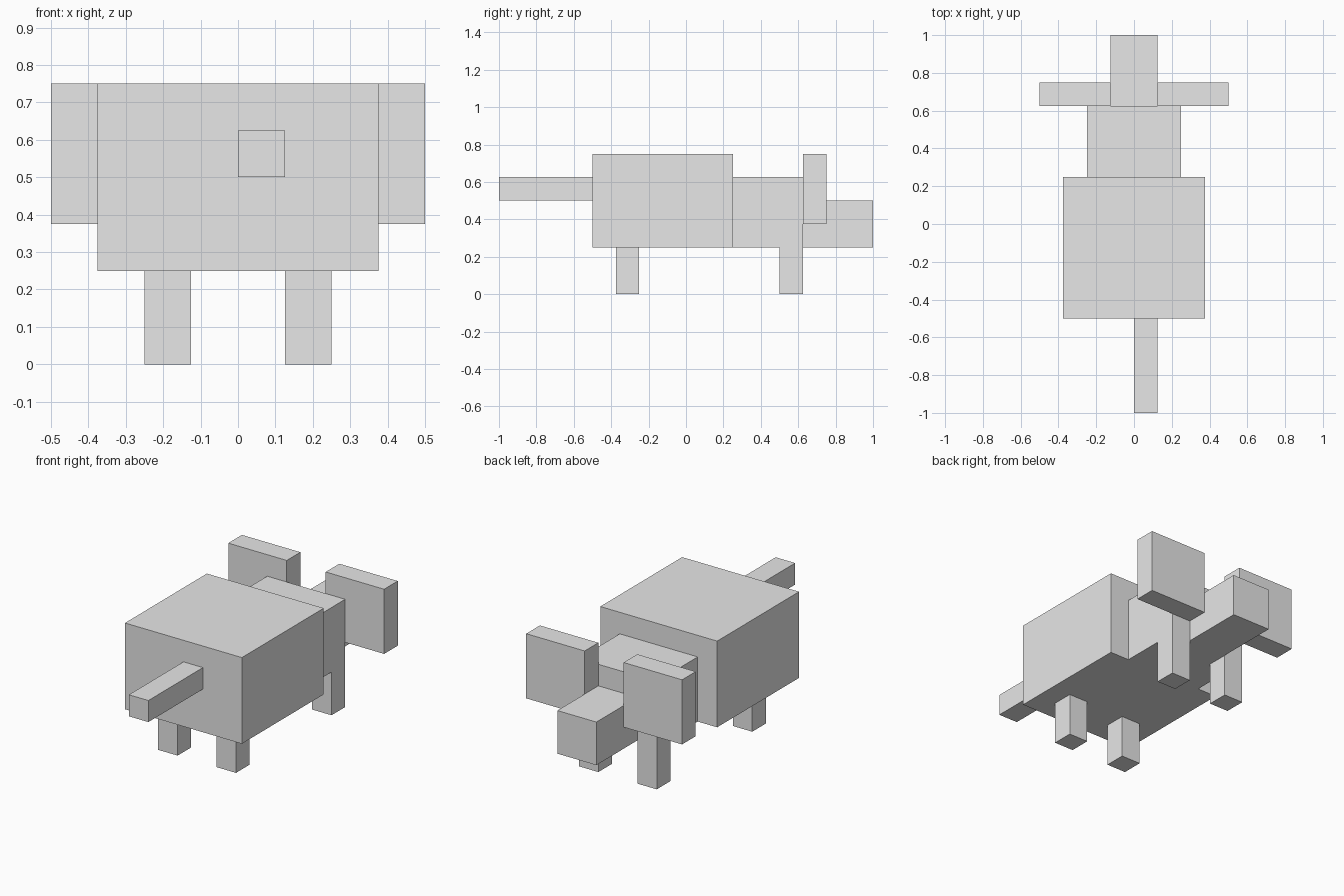
import bpy
import bmesh
from mathutils import Vector

default = bpy.data.objects.get("Cube")
if default:
    bpy.data.objects.remove(default, do_unlink=True)

U = 0.125  # block size that every part snaps to

grey = bpy.data.materials.new("light_grey")
grey.use_nodes = True
grey.diffuse_color = (0.8, 0.8, 0.8, 1)
grey.node_tree.nodes["Principled BSDF"].inputs["Base Color"].default_value = (0.8, 0.8, 0.8, 1)


def box(name, low, high):
    """Box between two corners, given in block units."""
    low, high = Vector(low) * U, Vector(high) * U
    bm = bmesh.new()
    bmesh.ops.create_cube(bm, size=1)
    bmesh.ops.scale(bm, vec=high - low, verts=bm.verts)
    mesh = bpy.data.meshes.new(name)
    bm.to_mesh(mesh)
    bm.free()
    mesh.materials.append(grey)
    obj = bpy.data.objects.new(name, mesh)
    obj.location = (low + high) / 2
    bpy.context.collection.objects.link(obj)
    return obj


def pair(name, low, high):
    """Left box and its mirrored right twin."""
    box("left_" + name, low, high)
    box("right_" + name, (-high[0], low[1], low[2]), (-low[0], high[1], high[2]))


# Trunk of the animal, head and snout
box("body", (-3, -4, 2), (3, 2, 6))
box("head", (-2, 2, 2), (2, 5, 5))
box("snout", (-1, 5, 2), (1, 8, 4))

# Tail sits to one side of the centre line
box("tail", (0, -8, 4), (1, -4, 5))

# Ears and legs
pair("ear", (1, 5, 3), (4, 6, 6))
pair("head_end_leg", (1, 4, 0), (2, 5, 2))
pair("tail_end_leg", (1, -3, 0), (2, -2, 2))
